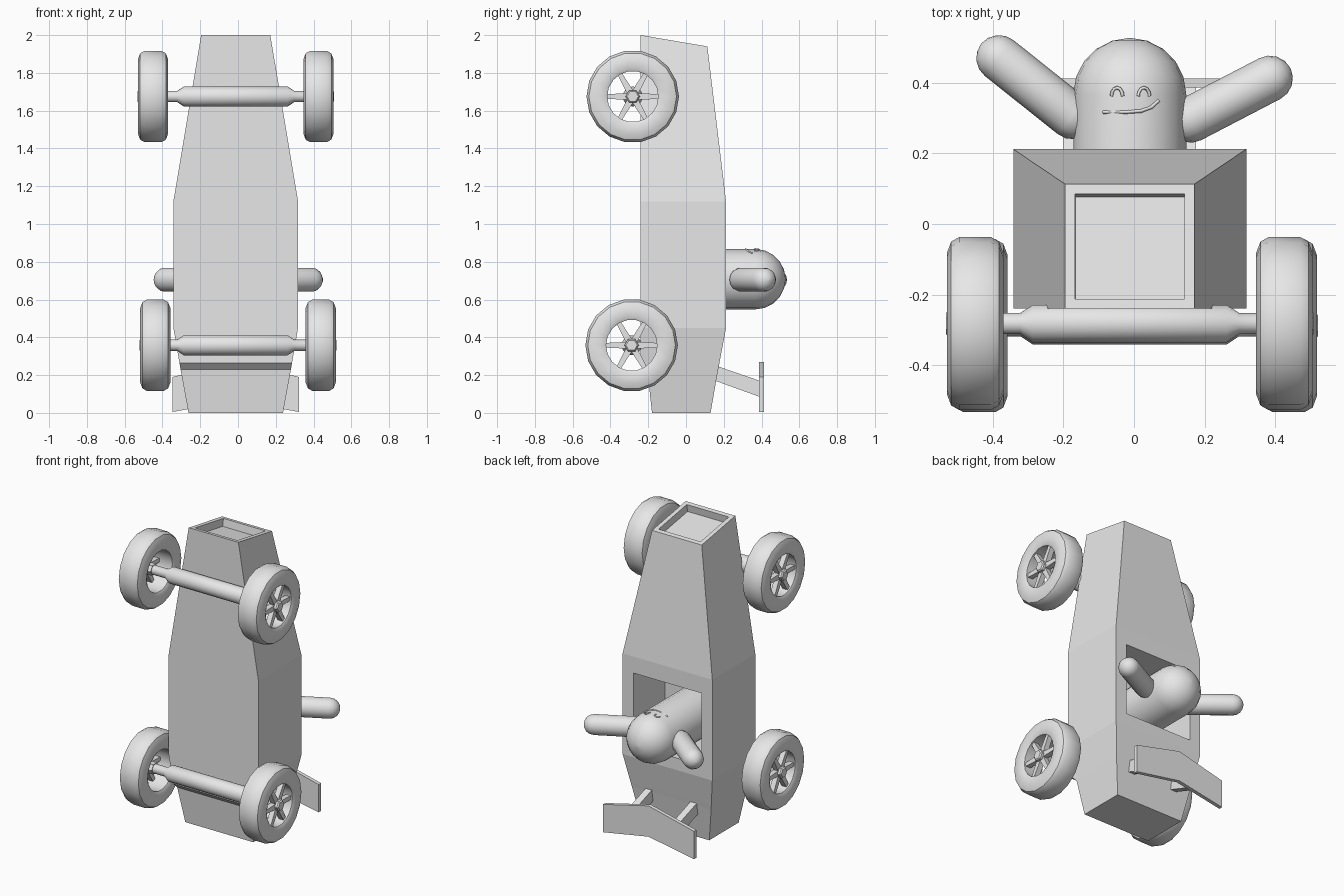
import bpy, bmesh, math
from mathutils import Vector, Matrix

cube = bpy.data.objects.get("Cube")
if cube:
    bpy.data.objects.remove(cube, do_unlink=True)

grey = bpy.data.materials.new("plain_grey")
grey.use_nodes = True
grey.diffuse_color = (0.8, 0.8, 0.8, 1)
grey.node_tree.nodes["Principled BSDF"].inputs["Base Color"].default_value = (0.8, 0.8, 0.8, 1)

CX = -0.012  # centre line of the body


def finish(name, bm, smooth=None):
    """Turn a bmesh into a named object."""
    bmesh.ops.recalc_face_normals(bm, faces=bm.faces[:])
    me = bpy.data.meshes.new(name)
    bm.to_mesh(me)
    bm.free()
    me.materials.append(grey)
    if smooth:
        me.shade_smooth()
        me.set_sharp_from_angle(angle=math.radians(smooth))
    ob = bpy.data.objects.new(name, me)
    bpy.context.collection.objects.link(ob)
    return ob


def loft(bm, rings, closed=False):
    """Skin rings of points; cap the ends unless the loop closes."""
    vs = [[bm.verts.new(p) for p in ring] for ring in rings]
    n = len(vs[0])
    for a, b in zip(vs, vs[1:] + vs[:1] if closed else vs[1:]):
        for i in range(n):
            j = (i + 1) % n
            bm.faces.new((a[i], a[j], b[j], b[i]))
    if closed:
        return None
    bm.faces.new(vs[0])
    return bm.faces.new(vs[-1])


def lathe(name, profile, start, direction, sides, closed=False, smooth=35):
    """Revolve (distance, radius) points around a direction."""
    mat = Matrix.Translation(start) @ Vector(direction).to_track_quat('Z', 'Y').to_matrix().to_4x4()
    rings = []
    for d, r in profile:
        angles = [math.tau * i / sides for i in range(sides)]
        rings.append([mat @ Vector((r * math.cos(t), r * math.sin(t), d)) for t in angles])
    bm = bmesh.new()
    loft(bm, rings, closed)
    return finish(name, bm, smooth)


def dome(length, r, steps):
    return [(length + r * math.sin(t), max(r * math.cos(t), 0.003))
            for t in (math.pi / 2 * i / steps for i in range(steps + 1))]


def prism(name, points, offset):
    """Extrude a flat outline by an offset vector."""
    bm = bmesh.new()
    pts = [Vector(p) for p in points]
    loft(bm, [pts, [p + Vector(offset) for p in pts]])
    return finish(name, bm)


def tube(name, points, radius):
    """Thin raised line on the round face."""
    cu = bpy.data.curves.new(name, 'CURVE')
    cu.dimensions = '3D'
    cu.bevel_depth, cu.bevel_resolution, cu.use_fill_caps = radius, 0, True
    sp = cu.splines.new('POLY')
    sp.points.add(len(points) - 1)
    for p, (x, y) in zip(sp.points, points):
        z = HEAD_Z + math.sqrt(HEAD_R ** 2 - (x - CX) ** 2)
        p.co = (x, y, z, 1)
    cu.materials.append(grey)
    ob = bpy.data.objects.new(name, cu)
    bpy.context.collection.objects.link(ob)


# Body shell: (half width, underside y, underside z, deck y, deck z)
sections = [(0.25, -0.18, 0, 0.13, 0), (0.292, -0.205, 0.23, 0.17, 0.23),
            (0.298, -0.24, 0.265, 0.177, 0.265), (0.33, -0.24, 0.45, 0.212, 0.45),
            (0.33, -0.24, 1.12, 0.212, 1.12), (0.183, -0.24, 2, 0.113, 1.94)]
bm = bmesh.new()
nose = loft(bm, [[(CX - w, y0, z0), (CX + w, y0, z0), (CX + w, y1, z1), (CX - w, y1, z1)]
                 for w, y0, z0, y1, z1 in sections])
bmesh.ops.recalc_face_normals(bm, faces=bm.faces[:])
# Recessed nose panel
bmesh.ops.inset_individual(bm, faces=[nose], thickness=0.04)
bmesh.ops.inset_individual(bm, faces=[nose], thickness=0.0005, depth=-0.05)
body = finish("body", bm)

# Cockpit opening
cutter = prism("cockpit_cutter", [(CX + sx * 0.25, -0.12, z) for sx, z in
                                  ((-1, 0.53), (1, 0.53), (1, 1.01), (-1, 1.01))], (0, 0.6, 0))
cutter.hide_render = True
cutter.hide_viewport = True
cut = body.modifiers.new("cockpit", 'BOOLEAN')
cut.object, cut.operation, cut.solver = cutter, 'DIFFERENCE', 'EXACT'

# Axles and wheels
TYRE = [(-0.07, 0.135), (-0.078, 0.15), (-0.08, 0.2), (-0.068, 0.232), (-0.045, 0.245),
        (0.045, 0.245), (0.068, 0.232), (0.08, 0.2), (0.078, 0.15), (0.07, 0.135)]
for end, ay, az, mid in (("front", -0.282, 1.675, CX), ("rear", -0.288, 0.358, 0)):
    lathe(end + "_axle", [(-0.43, 0.03), (-0.31, 0.03), (-0.275, 0.053),
                          (0.275, 0.053), (0.31, 0.03), (0.43, 0.03)],
          (CX, ay, az), (1, 0, 0), 16)
    for side, s in (("left", 1), ("right", -1)):
        centre = Vector((mid + s * 0.438, ay, az))
        tag = f"{end}_{side}_"
        lathe(tag + "tyre", TYRE, centre, (s, 0, 0), 18, closed=True)
        lathe(tag + "hub", [(-0.03, 0.038), (0.075, 0.038), (0.083, 0.03)],
              centre, (s, 0, 0), 6, smooth=None)
        bm = bmesh.new()
        for k in range(6):
            t = math.tau * k / 6
            out = Vector((0, math.cos(t), math.sin(t)))
            across = Vector((0, -math.sin(t), math.cos(t)))
            loft(bm, [[centre + out * r + across * u * w + Vector((s * d, 0, 0))
                       for u, d in ((-1, 0.025), (1, 0.025), (1, 0.06), (-1, 0.06))]
                      for r, w in ((0.02, 0.018), (0.145, 0.012))])
        finish(tag + "spokes", bm)

# Driver
HEAD_Z, HEAD_R = 0.708, 0.16
lathe("driver_body", [(0, HEAD_R)] + dome(0.487, HEAD_R, 5),
      (CX, -0.12, HEAD_Z), (0, 1, 0), 20, smooth=40)
for side, a, b in (("left", (0.16, 0.295), (0.385, 0.412)),
                   ("right", (-0.175, 0.305), (-0.382, 0.47))):
    a, b = Vector((*a, 0.705)), Vector((*b, 0.705))
    cap = dome(0, 0.065, 4)
    length = (b - a).length
    lathe(f"driver_{side}_arm", [(-d, r) for d, r in reversed(cap)] +
          [(length + d, r) for d, r in cap], a, b - a, 14, smooth=40)
for side, ex in (("left", 0.028), ("right", -0.048)):
    tube(f"{side}_eye", [(ex + 0.016 * math.cos(t), 0.362 + 0.024 * math.sin(t))
                         for t in (math.pi * i / 6 for i in range(7))], 0.005)
tube("mouth", [(-0.088, 0.317), (-0.02, 0.317), (0.02, 0.32), (0.05, 0.331), (0.07, 0.35)], 0.005)

# Rear wing and struts
W = 0.335
prism("rear_wing", [(CX - W, 0.387, 0.005), (CX, 0.387, 0.065), (CX + W, 0.387, 0.005),
                    (CX + W, 0.387, 0.19), (CX, 0.387, 0.27), (CX - W, 0.387, 0.19)], (0, 0.025, 0))
for side, s in (("left", 1), ("right", -1)):
    x = CX + s * 0.165 - 0.022
    prism(f"{side}_wing_strut", [(x, 0.1, 0.19), (x, 0.39, 0.085), (x, 0.39, 0.17), (x, 0.1, 0.27)],
          (0.045, 0, 0))
